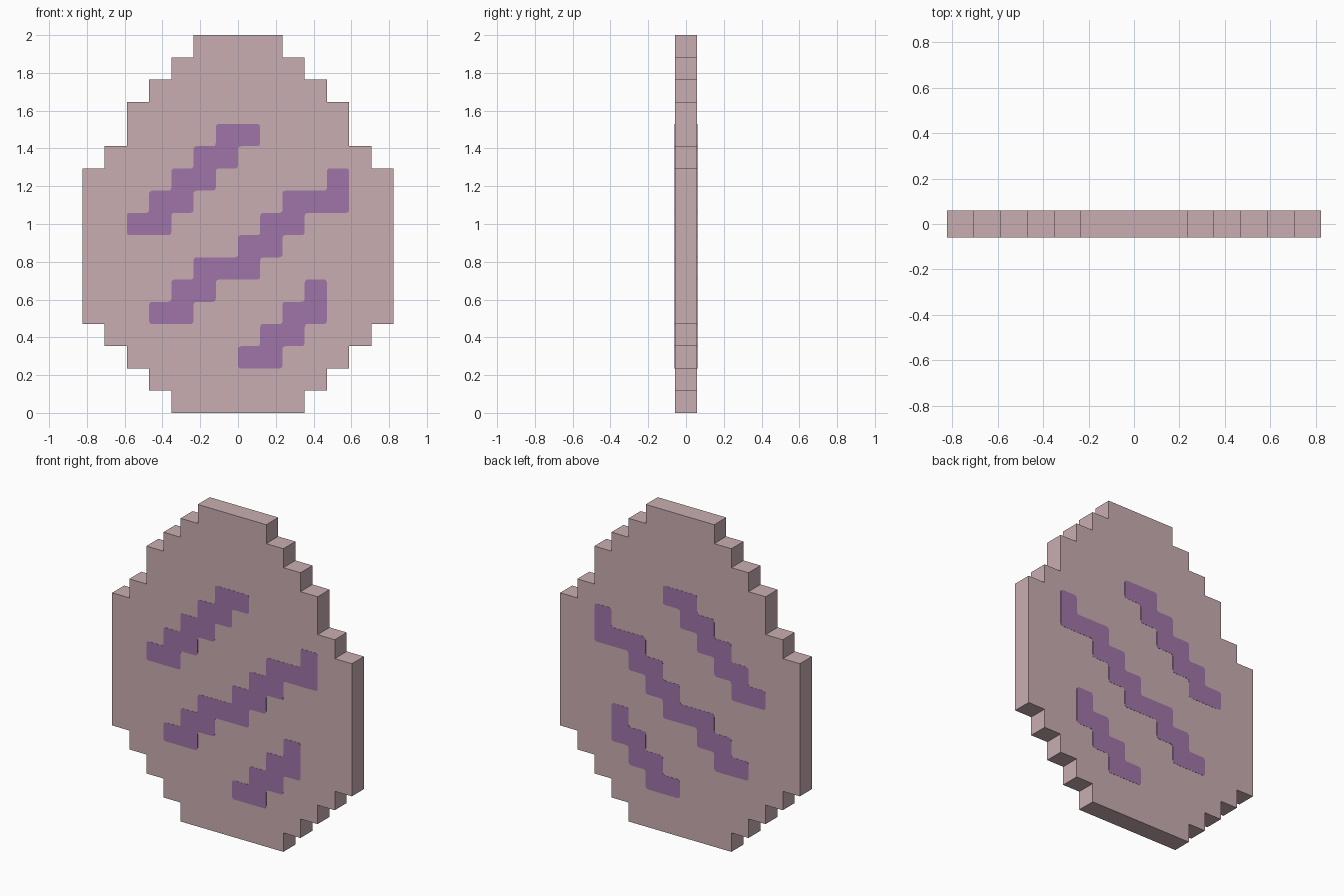
import bpy, bmesh
from mathutils import Vector

if "Cube" in bpy.data.objects:
    bpy.data.objects.remove(bpy.data.objects["Cube"])

CELL = 2 / 17          # one pixel-step of the design
HALF = CELL / 2        # half thickness of the slab
PROUD = 0.001          # height of painted stripes above the slab


def material(name, rgb):
    m = bpy.data.materials.new(name)
    m.diffuse_color = (*rgb, 1)
    m.use_nodes = True
    m.node_tree.nodes["Principled BSDF"].inputs["Base Color"].default_value = m.diffuse_color
    return m


def outline(first_row, rows):
    """Stepped outline (counter-clockwise from the front) of stacked cell rows (left, right)."""
    pts = []
    for i, (_, r) in enumerate(rows):
        pts += [(r, first_row + i), (r, first_row + i + 1)]
    for i, (l, _) in reversed(list(enumerate(rows))):
        pts += [(l, first_row + i + 1), (l, first_row + i)]
    pts = [p for i, p in enumerate(pts) if p != pts[i - 1]]
    n = len(pts)
    return [Vector(p) * CELL for i, p in enumerate(pts)
            if not (pts[i - 1][0] == p[0] == pts[(i + 1) % n][0])]


def rounded(pts, r=0.018, steps=4):
    out = []
    for i, p in enumerate(pts):
        a = p + (pts[i - 1] - p).normalized() * r
        b = p + (pts[(i + 1) % len(pts)] - p).normalized() * r
        for k in range(steps + 1):
            t = k / steps
            out.append(a * (1 - t) ** 2 + p * 2 * t * (1 - t) + b * t * t)
    return out


def plate(name, pts, y0, y1, mat):
    """Extrude an x-z outline from y0 to y1."""
    bm = bmesh.new()
    front = bm.faces.new([bm.verts.new((p.x, y0, p.y)) for p in pts])
    ext = bmesh.ops.extrude_face_region(bm, geom=[front], use_keep_orig=True)
    for v in ext["geom"]:
        if isinstance(v, bmesh.types.BMVert):
            v.co.y = y1
    bmesh.ops.recalc_face_normals(bm, faces=bm.faces)
    me = bpy.data.meshes.new(name)
    bm.to_mesh(me)
    bm.free()
    me.materials.append(mat)
    bpy.context.collection.objects.link(bpy.data.objects.new(name, me))


pink = material("dusty pink", (0.584, 0.423, 0.440))
purple = material("purple", (0.352, 0.178, 0.392))

# Egg-shaped slab: half widths per row, bottom to top
widths = [3, 4, 5, 6] + [7] * 7 + [6, 5, 5, 4, 3, 2]
plate("egg_body", outline(0, [(-w, w) for w in widths]), -HALF, HALF, pink)

# Diagonal stripes on both faces: start row, then (left, right) cells per row
stripes = {
    "upper_stripe": (8, [(-5, -3), (-4, -2), (-3, -1), (-2, 0), (-1, 1)]),
    "middle_stripe": (4, [(-4, -2), (-3, -1), (-2, 1), (0, 2), (1, 3), (2, 5), (4, 5)]),
    "lower_stripe": (2, [(0, 2), (1, 3), (2, 4), (3, 4)]),
}
for name, (row, cells) in stripes.items():
    shape = rounded(outline(row, cells))
    plate(name + "_front", shape, -HALF - PROUD, -HALF + PROUD, purple)
    plate(name + "_back", shape, HALF - PROUD, HALF + PROUD, purple)
